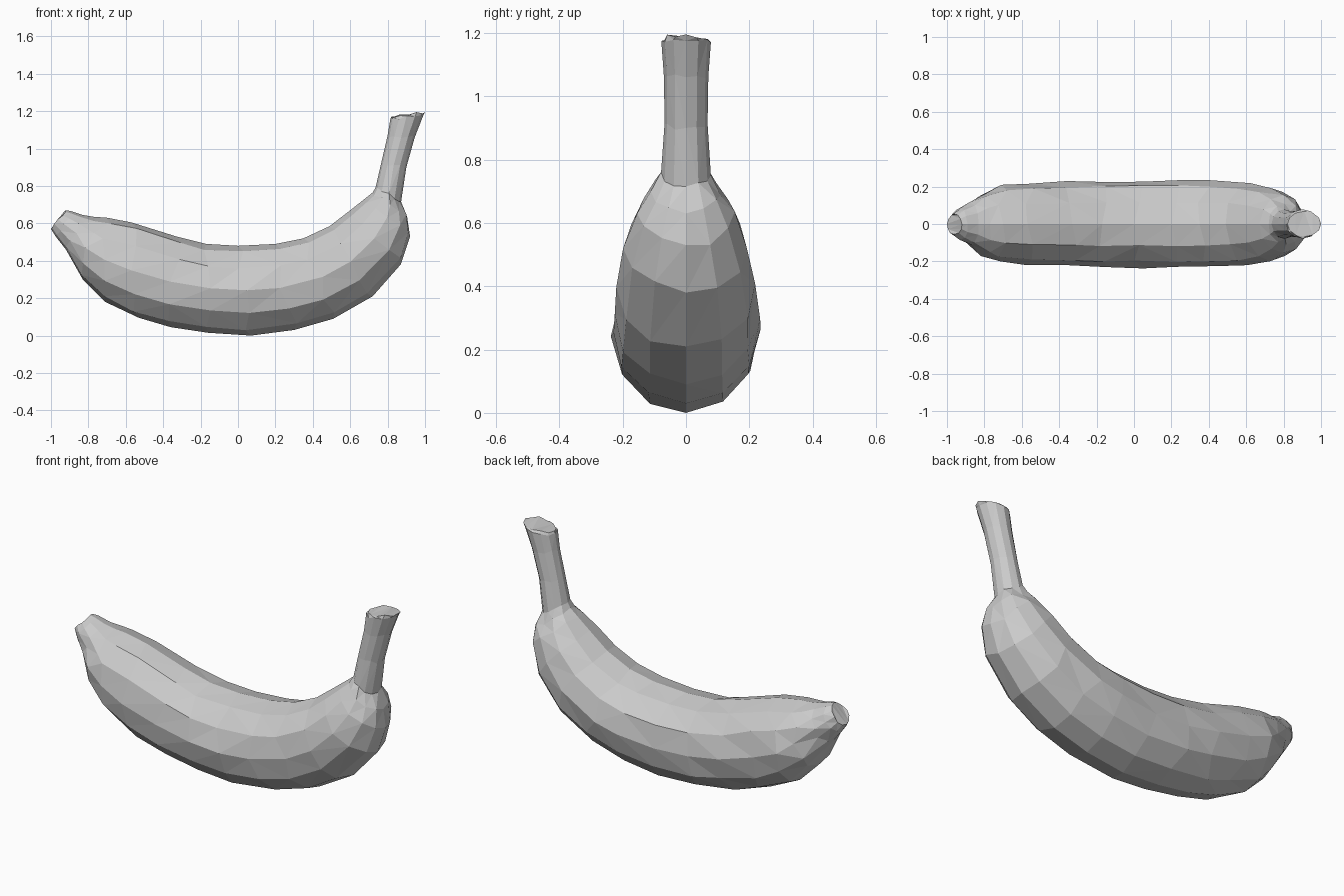
import bpy
import bmesh
import math
import random
from mathutils import Vector

random.seed(4)
SIDES = 12

cube = bpy.data.objects.get("Cube")
if cube:
    bpy.data.objects.remove(cube, do_unlink=True)


def make_material(name, colour):
    mat = bpy.data.materials.new(name)
    mat.use_nodes = True
    mat.diffuse_color = colour
    shader = next(n for n in mat.node_tree.nodes if n.type == "BSDF_PRINCIPLED")
    shader.inputs["Base Color"].default_value = colour
    shader.inputs["Roughness"].default_value = 0.7
    return mat


def add_ring(bm, inner, outer, half_width, wobble):
    """Elliptical cross-section spanning the inner and outer curve of the fruit."""
    top = Vector((inner[0], 0, inner[1]))
    bottom = Vector((outer[0], 0, outer[1]))
    centre, radius = (top + bottom) / 2, (top - bottom) / 2
    along = Vector((radius.z, 0, -radius.x)).normalized()
    ring = []
    for i in range(SIDES):
        a = math.tau * i / SIDES
        point = centre + radius * math.cos(a)
        point.y = half_width * math.sin(a)
        # Irregular hand-cut facets, leaving the profile curves clean
        if i % (SIDES // 2):
            point += along * random.uniform(-wobble, wobble)
            point.y *= 1 + random.uniform(-wobble, wobble)
        ring.append(bm.verts.new(point))
    return ring


def loft(name, sections, mat):
    bm = bmesh.new()
    rings = []
    for inner, outer, width in sections:
        rings.append(add_ring(bm, inner, outer, width, width * 0.12))
    for a, b in zip(rings, rings[1:]):
        for i in range(SIDES):
            j = (i + 1) % SIDES
            bm.faces.new((a[i], a[j], b[j], b[i]))
    bm.faces.new(rings[0])
    bm.faces.new(rings[-1])
    bmesh.ops.triangulate(bm, faces=bm.faces[:], quad_method="SHORT_EDGE")
    bmesh.ops.recalc_face_normals(bm, faces=bm.faces[:])
    mesh = bpy.data.meshes.new(name)
    bm.to_mesh(mesh)
    bm.free()
    mesh.materials.append(mat)
    obj = bpy.data.objects.new(name, mesh)
    bpy.context.collection.objects.link(obj)
    return obj


# Each section: inner curve (x, z), outer curve (x, z), half width
blossom_tip = [
    ((-0.92, 0.67), (-1.0, 0.57), 0.055),
    ((-0.89, 0.665), (-0.975, 0.53), 0.085),
]
body = [
    ((-0.83, 0.645), (-0.92, 0.46), 0.115),
    ((-0.77, 0.635), (-0.83, 0.3), 0.17),
    ((-0.7, 0.63), (-0.71, 0.18), 0.205),
    ((-0.57, 0.605), (-0.53, 0.095), 0.22),
    ((-0.33, 0.53), (-0.36, 0.045), 0.225),
    ((-0.17, 0.49), (-0.16, 0.015), 0.23),
    ((0, 0.48), (0.07, 0), 0.232),
    ((0.2, 0.49), (0.3, 0.03), 0.235),
    ((0.35, 0.52), (0.51, 0.09), 0.23),
    ((0.49, 0.585), (0.72, 0.21), 0.222),
    ((0.6, 0.67), (0.87, 0.38), 0.195),
    ((0.67, 0.725), (0.92, 0.53), 0.155),
    ((0.72, 0.765), (0.905, 0.63), 0.11),
]
stem = [
    ((0.735, 0.79), (0.872, 0.715), 0.078),
    ((0.765, 0.92), (0.9, 0.9), 0.068),
    ((0.8, 1.07), (0.945, 1.06), 0.07),
    ((0.815, 1.16), (0.99, 1.175), 0.078),
    ((0.82, 1.17), (1.0, 1.195), 0.068),
]

# One continuous skin with flat facets
peel_grey = make_material("peel grey", (0.6, 0.6, 0.6, 1))
loft("banana_peel", blossom_tip + body + stem, peel_grey)
